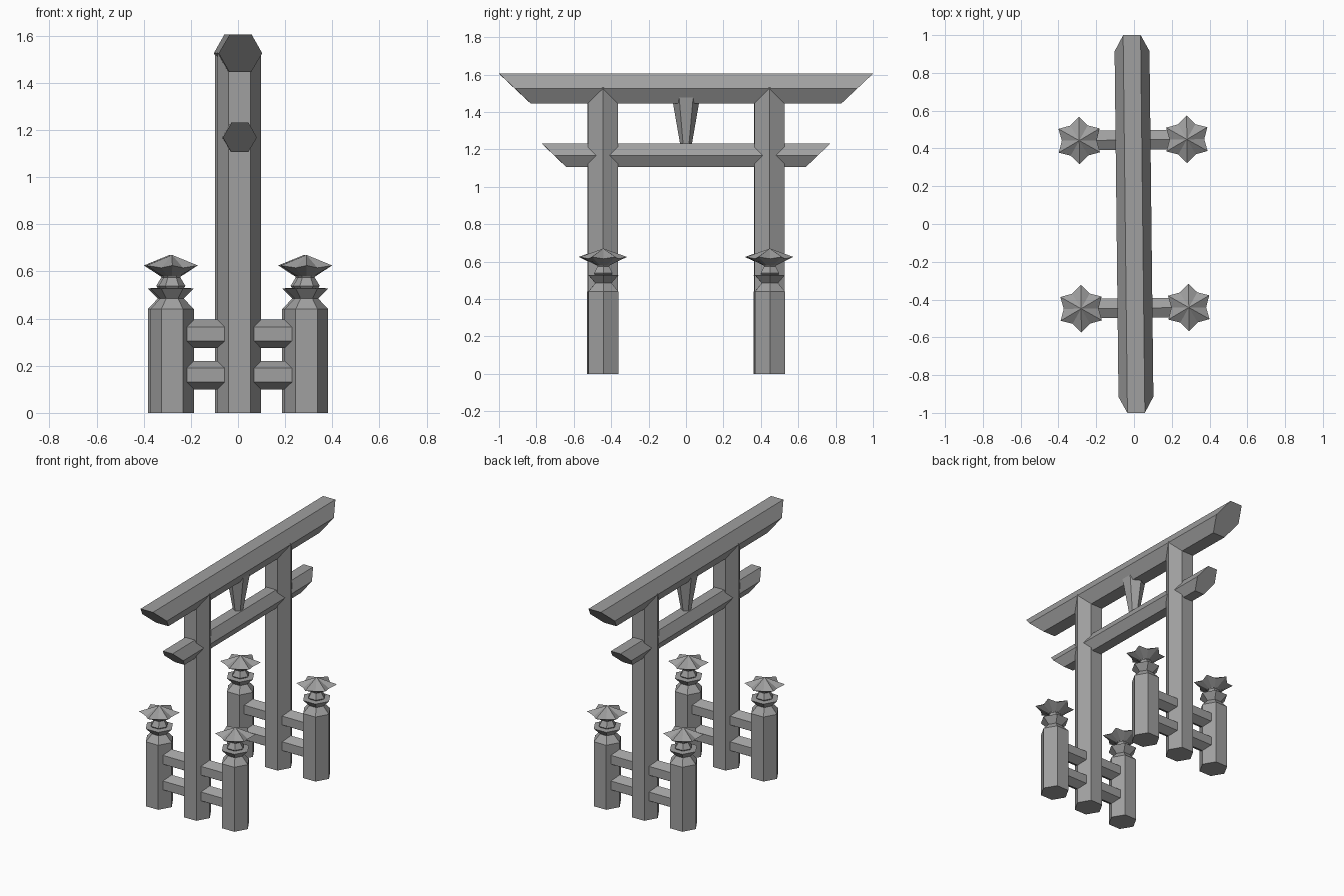
import bpy, bmesh
from math import cos, sin, pi, radians
from mathutils import Matrix

cube = bpy.data.objects.get("Cube")
if cube:
    bpy.data.objects.remove(cube)

stone = bpy.data.materials.new("grey stone")
stone.use_nodes = True
GREY = (0.35, 0.35, 0.35, 1)
stone.diffuse_color = GREY
stone.node_tree.nodes["Principled BSDF"].inputs["Base Color"].default_value = GREY

TURN = Matrix.Rotation(radians(0.65), 4, "Z")  # slight turn of the whole gate
SPAN = 0.445   # pillar distance from centre
REACH = 0.285  # side post distance from pillar


def finish(name, bm):
    bmesh.ops.recalc_face_normals(bm, faces=bm.faces)
    bm.transform(TURN)
    mesh = bpy.data.meshes.new(name)
    bm.to_mesh(mesh)
    bm.free()
    mesh.materials.append(stone)
    bpy.context.collection.objects.link(bpy.data.objects.new(name, mesh))


def loft(name, rings, matrix=Matrix(), phase=0.0):
    """Six-sided loft; each ring is (corner radius, z) or (radius, z, point radius, point z)."""
    bm = bmesh.new()
    star = len(rings[0]) == 4
    n = 12 if star else 6
    loops = []
    for ring in rings:
        loop = []
        for i in range(n):
            r, z = ring[2:] if star and i % 2 else ring[:2]
            a = phase + 2 * pi * i / n
            loop.append(bm.verts.new((r * cos(a), r * sin(a), z)))
        loops.append(loop)
    for low, high in zip(loops, loops[1:]):
        for i in range(n):
            j = (i + 1) % n
            bm.faces.new((low[i], low[j], high[j], high[i]))
    bm.faces.new(loops[0])
    bm.faces.new(loops[-1])
    bmesh.ops.remove_doubles(bm, verts=bm.verts, dist=0.0001)
    bm.transform(matrix)
    finish(name, bm)


def beam(name, z, apothem, top, bottom):
    """Hexagonal beam along y with slanted ends."""
    bm = bmesh.new()
    r = apothem / cos(pi / 6)
    ends = []
    for side in (-1, 1):
        loop = []
        for i in range(6):
            h = r * sin(i * pi / 3)
            y = (top + bottom) / 2 + (top - bottom) / 2 * h / apothem
            loop.append(bm.verts.new((r * cos(i * pi / 3), side * y, z + h)))
        ends.append(loop)
        bm.faces.new(loop)
    for i in range(6):
        j = (i + 1) % 6
        bm.faces.new((ends[0][i], ends[0][j], ends[1][j], ends[1][i]))
    finish(name, bm)


# Crossing beams and the tapered strut between them
beam("top_beam", 1.525, 0.08, 1.0, 0.83)
beam("lower_beam", 1.168, 0.0625, 0.77, 0.64)
loft("centre_strut", [(0.03, 1.22), (0.083, 1.525)], phase=pi / 6)

for y, end in ((-SPAN, "front"), (SPAN, "back")):
    # Tall pillar
    loft(end + "_pillar", [(0.0925, 0), (0.0925, 1.53)], Matrix.Translation((0, y, 0)))
    for x, side in ((-REACH, "right"), (REACH, "left")):
        tag = end + "_" + side
        place = Matrix.Translation((x, y, 0))
        # Side post with waisted neck
        loft(tag + "_post", [(0.0925, 0), (0.0925, 0.44), (0.05, 0.485), (0.0925, 0.528),
                             (0.05, 0.53), (0.057, 0.538), (0.035, 0.575), (0.06, 0.61)], place)
        # Star-shaped cap
        loft(tag + "_cap", [(0.04, 0.58, 0.035, 0.58), (0.092, 0.615, 0.126, 0.625),
                            (0.0, 0.67, 0.0, 0.67)], place)
        # Rails joining pillar and post
        for z, level in ((0.16, "lower"), (0.335, "upper")):
            turn = Matrix.Translation((0, y, z)) @ Matrix.Rotation(pi / 2, 4, "Y")
            loft(tag + "_" + level + "_rail", [(0.06, 0), (0.06, x)], turn)
